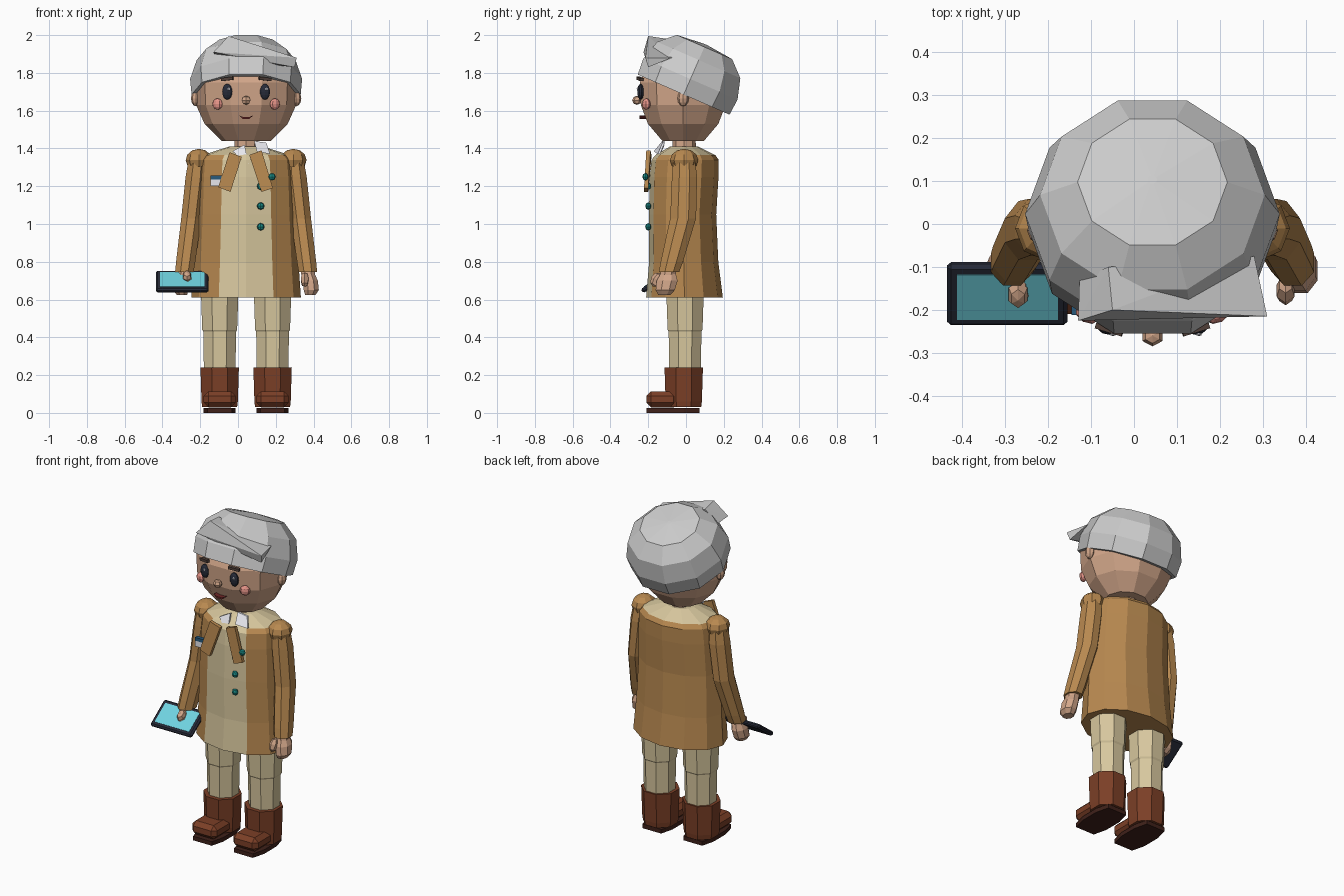
import bpy, bmesh, math
from mathutils import Matrix, Vector

if "Cube" in bpy.data.objects:
    bpy.data.objects.remove(bpy.data.objects["Cube"])

CX = 0.043  # body centre line


def mat(name, r, g, b):
    m = bpy.data.materials.new(name)
    m.diffuse_color = (r, g, b, 1)
    m.use_nodes = True
    m.node_tree.nodes["Principled BSDF"].inputs["Base Color"].default_value = m.diffuse_color
    return m


COAT = mat("coat_brown", .48, .25, .08)
CREAM = mat("cream", .68, .57, .34)
SKIN = mat("skin", .64, .38, .25)
BOOT = mat("boot_brown", .20, .05, .02)
SOLE = mat("sole_brown", .05, .015, .01)
DARK = mat("dark", .02, .024, .04)
SCREEN = mat("screen_blue", .16, .65, .75)
TEAL = mat("teal", .01, .27, .25)
WHITE = mat("white", .8, .8, .85)
PINK = mat("pink", .8, .3, .25)
BROW = mat("brow_brown", .08, .05, .04)
LIP = mat("lip", .15, .02, .02)
BLUE = mat("badge_blue", .02, .1, .2)


def finish(name, bm, material=None):
    bmesh.ops.recalc_face_normals(bm, faces=bm.faces)
    me = bpy.data.meshes.new(name)
    bm.to_mesh(me)
    bm.free()
    ob = bpy.data.objects.new(name, me)
    bpy.context.collection.objects.link(ob)
    if material:
        me.materials.append(material)
    return ob


def loft(name, rings, n, material=None, phase=0.0):
    """Closed tube through horizontal rings (cx, cy, z, rx, ry)."""
    bm = bmesh.new()
    loops = [[bm.verts.new((cx + rx * math.cos(phase + 2 * math.pi * k / n),
                            cy + ry * math.sin(phase + 2 * math.pi * k / n), z))
              for k in range(n)] for cx, cy, z, rx, ry in rings]
    for a, b in zip(loops, loops[1:]):
        for k in range(n):
            bm.faces.new((a[k], a[(k + 1) % n], b[(k + 1) % n], b[k]))
    bm.faces.new(loops[0])
    bm.faces.new(loops[-1])
    return finish(name, bm, material)


def ball(name, loc, size, material, seg=8, rings=6, rot=(0, 0, 0)):
    bm = bmesh.new()
    bmesh.ops.create_uvsphere(bm, u_segments=seg, v_segments=rings, radius=1)
    bmesh.ops.scale(bm, vec=size, verts=bm.verts)
    ob = finish(name, bm, material)
    ob.location, ob.rotation_euler = loc, rot
    return ob


def box(name, loc, size, material, bevel=0.0, rot=(0, 0, 0)):
    bm = bmesh.new()
    bmesh.ops.create_cube(bm, size=1)
    bmesh.ops.scale(bm, vec=size, verts=bm.verts)
    if bevel:
        bmesh.ops.bevel(bm, geom=bm.edges[:], offset=bevel, segments=1, affect='EDGES')
    ob = finish(name, bm, material)
    ob.location, ob.rotation_euler = loc, rot
    return ob


def plate(name, pts, thick, material):
    """Flat outline of 3D points thickened along y."""
    bm = bmesh.new()
    f = bm.faces.new([bm.verts.new(p) for p in pts])
    new = bmesh.ops.extrude_face_region(bm, geom=[f])["geom"]
    bmesh.ops.translate(bm, vec=(0, thick, 0),
                        verts=[v for v in new if isinstance(v, bmesh.types.BMVert)])
    return finish(name, bm, material)


# Head
prof = [(1.44, .13), (1.53, .22), (1.63, .265), (1.75, .27), (1.85, .22), (1.92, .1)]
loft("head", [(CX, -.015, z, r, r * .89) for z, r in prof], 10, SKIN)

# Hair cap, tilted backwards
cap = [(0, .265), (.09, .272), (.2, .24), (.275, .16), (.29, .01)]
hair = loft("hair_cap", [(0, 0, h, r * 1.09, r / .951) for h, r in cap], 10)
hair.location = (CX, -.0125, 1.685)
hair.rotation_euler = (math.radians(-23.6), 0, 0)

# Swept fringe
bm = bmesh.new()
for p in [(-.13, -.225, 1.91), (-.05, -.2, 1.995), (-.06, -.1, 1.98), (-.127, -.13, 1.9),
          (.28, -.075, 1.88), (.31, -.215, 1.88), (.3, -.2, 1.83), (.12, -.15, 1.85)]:
    bm.verts.new(p)
bmesh.ops.convex_hull(bm, input=bm.verts[:])
finish("hair_fringe", bm)

# Face
for s, side in ((-1, "left"), (1, "right")):
    ball(side + "_eye", (CX + s * .1, -.24, 1.7), (.028, .018, .042), DARK, 10, 8)
    ball(side + "_eye_glint", (CX + s * .1 + .008, -.257, 1.715), (.007, .004, .008), WHITE, 6, 4)
    ball(side + "_cheek", (CX + s * .152, -.21, 1.635), (.03, .02, .03), PINK, 8, 6,
         (0, 0, s * .5))
    box(side + "_eyebrow", (CX + s * .1, -.243, 1.768), (.065, .02, .016), BROW, 0,
        (0, s * .12, s * .3))
    ball(side + "_ear", (CX + s * .265, -.015, 1.665), (.027, .03, .042), SKIN)
ball("nose", (CX, -.26, 1.655), (.027, .025, .024), SKIN, 6, 4)
plate("mouth", [(CX + x, -.245, z) for x, z in
                [(-.038, 1.575), (-.018, 1.557), (.018, 1.557), (.038, 1.575),
                 (.018, 1.567), (-.018, 1.567)]], .04, LIP)

# Neck and white collar
loft("neck", [(CX, -.01, 1.36, .065, .065), (CX, -.01, 1.46, .06, .06)], 8, SKIN)
plate("left_collar", [(-.03, -.14, 1.385), (.035, -.125, 1.42), (.055, -.185, 1.32)], .012, WHITE)
plate("right_collar", [(.085, -.125, 1.44), (.15, -.125, 1.43), (.17, -.15, 1.37),
                       (.1, -.17, 1.385)], .012, WHITE)

# Coat body: the two front columns and the shoulder top are cream
body = [(.61, .29, .203, -.008), (.8, .277, .183, -.012), (1.05, .265, .178, -.018),
        (1.25, .258, .182, -.01), (1.34, .25, .178, -.005), (1.365, .23, .158, -.003),
        (1.41, .09, .075, -.01)]
coat = loft("coat_body", [(CX, cy, z, rx, ry) for z, rx, ry, cy in body], 12, COAT)
coat.data.materials.append(CREAM)
for f in coat.data.polygons:
    c = f.center
    if c.z > 1.37 or (abs(c.x - CX) < .09 and c.y < -.1):
        f.material_index = 1

# Lapels, buttons and badge
plate("left_lapel", [(-.045, -.21, 1.38), (.02, -.205, 1.355), (-.04, -.222, 1.17),
                     (-.105, -.222, 1.195)], .022, COAT)
plate("right_lapel", [(.06, -.205, 1.365), (.125, -.21, 1.39), (.185, -.222, 1.19),
                      (.125, -.222, 1.17)], .022, COAT)
for i, (x, z) in enumerate([(.12, 1.2), (.12, 1.095), (.12, .985), (.18, 1.25)]):
    ball("button_%d" % i, (x, -.2 if i < 3 else -.215, z), (.02, .016, .02), TEAL, 8, 4)
box("badge_lower", (-.09, -.2, 1.218), (.11, .02, .036), WHITE)
box("badge_upper", (-.09, -.2, 1.246), (.11, .024, .02), BLUE)

# Arms, hands, legs and boots
for s, side in ((-1, "left"), (1, "right")):
    def X(d):
        return CX + s * d
    loft(side + "_sleeve", [(X(.327), -.09, .745, .053, .058), (X(.32), -.075, .8, .055, .064),
                            (X(.29), -.015, 1.03, .058, .074), (X(.265), -.008, 1.25, .06, .072),
                            (X(.255), -.01, 1.36, .05, .06)], 8, COAT, math.pi / 8)
    ball(side + "_shoulder", (X(.25), -.01, 1.338), (.07, .075, .06), COAT)
    loft(side + "_cuff", [(X(.33), -.1, .715, .04, .045), (X(.327), -.09, .76, .04, .045)],
         8, SKIN, math.pi / 8)
    loft(side + "_hand", [(X(.34), -.115, .625, .03, .035), (X(.345), -.11, .65, .043, .055),
                          (X(.34), -.1, .7, .043, .06), (X(.332), -.095, .735, .034, .045)],
         8, SKIN, math.pi / 8)
    ball(side + "_thumb", (X(.31), -.155, .705), (.024, .032, .042), SKIN, 6, 4, (-.5, 0, 0))

    lx = X(.14)
    loft(side + "_leg", [(lx, -.005, z, r, r) for z, r in
                         [(.2, .09), (.43, .094), (.44, .1), (.66, .108)]],
         8, CREAM, math.pi / 8)
    loft(side + "_boot_shaft", [(lx, -.012, z, r, r) for z, r in
                                [(.03, .1), (.06, .104), (.24, .11)]], 8, BOOT, math.pi / 8)
    box(side + "_boot_toe", (lx, -.125, .072), (.17, .17, .085), BOOT, .025)
    loft(side + "_sole", [(lx, -.068, z, .088, .152) for z in (0, .025)], 8, SOLE, math.pi / 8)
    # Squarer sole outline
    for v in bpy.data.objects[side + "_sole"].data.vertices:
        v.co.x = lx + max(-.085, min(.085, (v.co.x - lx) * 1.9))

# Tilted tablet in the left hand
tilt = (math.radians(36), 0, 0)
centre = Vector((-.295, -.162, .695))
up = Matrix.Rotation(tilt[0], 3, 'X') @ Vector((0, 0, 1))
box("tablet_case", centre, (.28, .175, .026), DARK, .009, tilt)
box("tablet_screen", centre + up * .012, (.235, .13, .006), SCREEN, 0, tilt)
ball("gripping_thumb", centre + up * .02 + Vector((.025, .01, .012)), (.025, .038, .025), SKIN, 6, 4, tilt)
